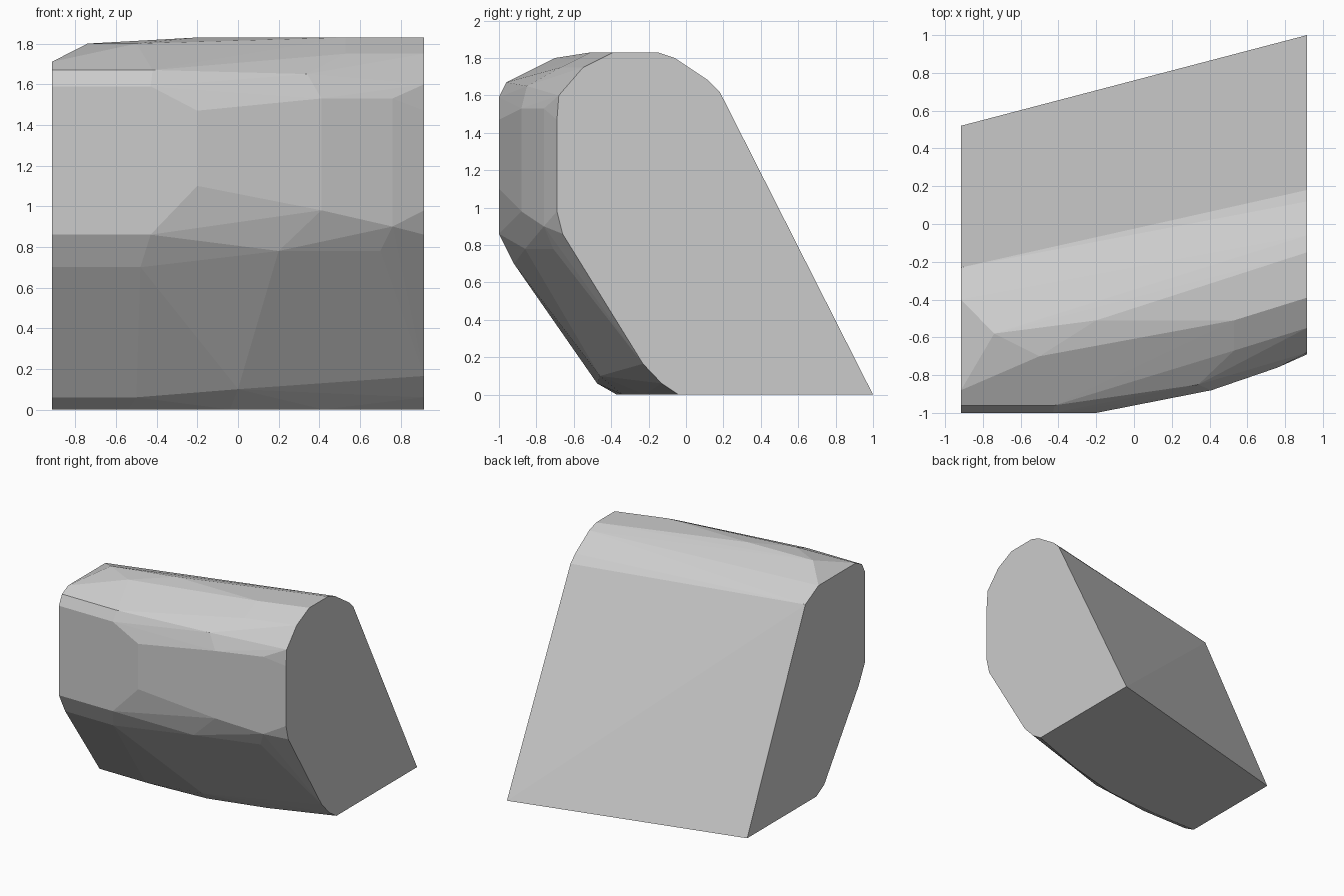
import bpy, bmesh

if "Cube" in bpy.data.objects:
    bpy.data.objects.remove(bpy.data.objects["Cube"])

# End outlines as (y, z): two flat sides of the block
LEFT_END = [(.52, 0), (-.23, 1.62), (-.40, 1.71), (-.88, 1.71), (-.96, 1.67),
            (-1, 1.59), (-1, .86), (-.92, .70), (-.475, .06), (-.37, 0)]
RIGHT_END = [(1, 0), (.18, 1.62), (.12, 1.68), (-.06, 1.80), (-.15, 1.83),
             (-.39, 1.83), (-.55, 1.75), (-.68, 1.60), (-.69, 1.47),
             (-.69, .98), (-.66, .86), (-.23, .165), (-.13, .06), (-.04, 0)]

# Facet corners of the bulging front between the ends
CROWN = [(-.74, -.58, 1.80), (-.50, -.70, 1.80), (-.20, -.51, 1.83),
         (.53, -.51, 1.83), (.53, -.67, 1.75)]
FRONT = [(-.42, -.96, 1.67), (-.43, -1, 1.59), (-.20, -1, 1.47),
         (-.20, -1, 1.10), (-.43, -1, .86), (.34, -.85, 1.65),
         (.41, -.88, 1.53), (.41, -.88, .98), (.76, -.76, 1.53),
         (.76, -.76, .90)]
UNDERCUT = [(-.48, -.92, .70), (-.40, -.90, .78), (.20, -.86, .78),
            (.70, -.71, .78)]
FOOT = [(-.50, -.475, .06), (-.54, -.37, 0), (0, -.46, .10),
        (-.04, -.34, 0), (.55, -.34, .18), (.42, -.22, 0)]

HALF_WIDTH = .916


def end_points(x, outline):
    return [(x, y, z) for y, z in outline]


# Faceted block wrapped over the outlines and front corners
points = (end_points(-HALF_WIDTH, LEFT_END) + end_points(HALF_WIDTH, RIGHT_END)
          + CROWN + FRONT + UNDERCUT + FOOT)
bm = bmesh.new()
for p in points:
    bm.verts.new(p)
hull = bmesh.ops.convex_hull(bm, input=bm.verts[:])
loose = [v for v in bm.verts if not v.link_faces]
bmesh.ops.delete(bm, geom=loose, context='VERTS')
bmesh.ops.dissolve_limit(bm, angle_limit=.01, verts=bm.verts[:], edges=bm.edges[:])
bmesh.ops.recalc_face_normals(bm, faces=bm.faces[:])

mesh = bpy.data.meshes.new("faceted_block")
bm.to_mesh(mesh)
bm.free()
block = bpy.data.objects.new("faceted_block", mesh)
bpy.context.collection.objects.link(block)
